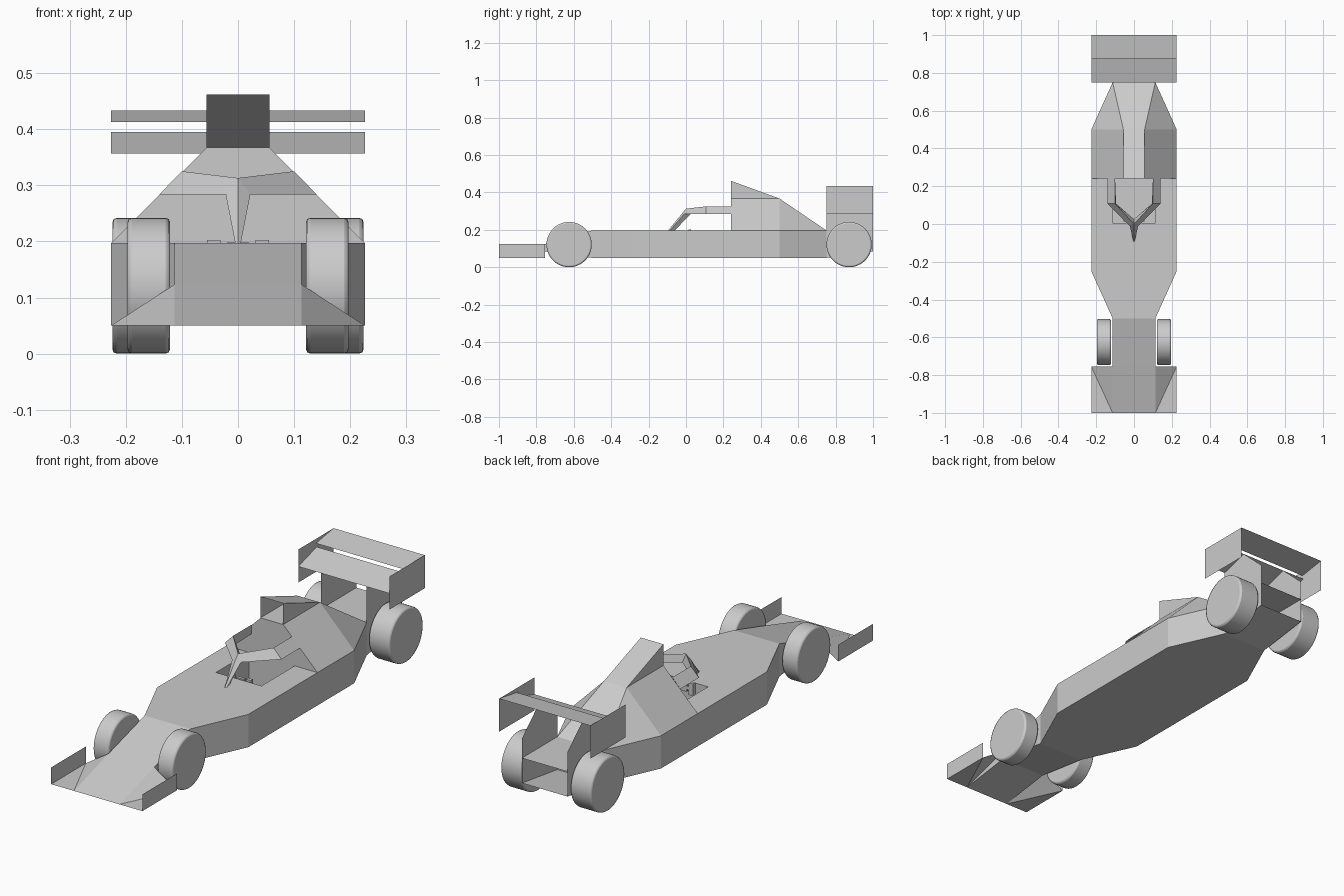
import bpy, bmesh
from math import pi

if "Cube" in bpy.data.objects:
    bpy.data.objects.remove(bpy.data.objects["Cube"])


def shell(name, polys, mirror=True):
    """Join polygons given by their corners into one mesh, mirrored over x = 0."""
    bm = bmesh.new()
    for poly in polys:
        bm.faces.new([bm.verts.new(p) for p in poly])
    if mirror:
        geom = bm.verts[:] + bm.edges[:] + bm.faces[:]
        bmesh.ops.mirror(bm, geom=geom, axis='X', merge_dist=0.0001)
    bmesh.ops.remove_doubles(bm, verts=bm.verts, dist=0.0001)
    bmesh.ops.recalc_face_normals(bm, faces=bm.faces)
    me = bpy.data.meshes.new(name)
    bm.to_mesh(me)
    bm.free()
    ob = bpy.data.objects.new(name, me)
    bpy.context.collection.objects.link(ob)
    return ob


def strips(a, b):
    """Quads between two paths of equal length."""
    return [[a[i], a[i + 1], b[i + 1], b[i]] for i in range(len(a) - 1)]


def box(name, loc, size):
    bpy.ops.mesh.primitive_cube_add(size=1, location=loc)
    ob = bpy.context.object
    ob.name = name
    ob.scale = size
    return ob


W, N = 0.226, 0.113          # half widths: full car and nose/tail
LOW, DECK = 0.05, 0.197      # floor and deck heights
CF, CB = 0.005, 0.24         # cockpit front and back

# Main hull: sides, floor, tail face and deck around the cockpit opening
plan = [(N, -0.5), (W, -0.25), (W, CB), (W, 0.5), (N, 0.75)]
low = [(x, y, LOW) for x, y in plan]
high = [(x, y, DECK) for x, y in plan]
hull = strips(low, high)
hull.append([(0, -0.5, LOW)] + low + [(0, 0.75, LOW)])
hull.append([(0, 0.75, LOW), low[-1], high[-1], (0, 0.75, DECK)])
hull.append([(0, -0.5, DECK)] + high[:3] + [(N, CB, DECK), (N, CF, DECK), (0, CF, DECK)])
shell("hull", hull)

# Cockpit tub
rim = [(0, CF), (N, CF), (N, CB), (0, CB)]
tub_top = [(x, y, DECK) for x, y in rim]
tub_low = [(x, y, 0.06) for x, y in rim]
shell("cockpit_tub", strips(tub_top, tub_low) + [tub_low])

# Nose wedge
tip, mid_low = (-1, LOW), (-0.755, 0.085)
top = [(-1, LOW), (-0.755, 0.1235), (-0.5, DECK)]
bottom = [tip, mid_low, (-0.5, LOW)]
at = lambda x, pts: [(x, y, z) for y, z in pts]
nose = strips(at(0, top), at(N, top)) + strips(at(0, bottom), at(N, bottom))
nose.append(at(N, top + bottom[:0:-1]))
shell("nose", nose)

# Front wing with upright end plates
shell("front_wing", [
    [(N, -1, LOW), (W, -1, LOW), (W, -0.755, LOW)],
    [(N, -1, LOW), (W, -0.755, LOW), (N, -0.755, 0.1235)],
])
shell("front_end_plates", [at(W, [(-1, LOW), (-0.755, LOW), (-0.755, 0.125), (-1, 0.125)])])

# Engine cover
S, SZ = 0.056, 0.367
shell("engine_cover", [
    [(0, CB, DECK), (W, CB, DECK), (S, CB, SZ), (0, CB, SZ)],
    [(W, CB, DECK), (W, 0.5, DECK), (S, 0.5, SZ), (S, CB, SZ)],
    [(W, 0.5, DECK), (N, 0.75, DECK), (S, 0.5, SZ)],
    [(0, 0.5, SZ), (S, 0.5, SZ), (N, 0.75, DECK), (0, 0.75, DECK)],
    [(0, CB, SZ), (S, CB, SZ), (S, 0.5, SZ), (0, 0.5, SZ)],
])

# Air intake, open at the front
shell("air_intake", [
    [(0, CB, 0.462), (S, CB, 0.462), (S, 0.5, SZ), (0, 0.5, SZ)],
    [(S, CB, SZ), (S, CB, 0.462), (S, 0.5, SZ)],
])

# Cockpit guard ring with a triangular section
outer = [(0.14, CB, 0.284), (0.14, 0.108, 0.284), (0.022, -0.01, 0.284)]
crest = [(0.1, CB, 0.325), (0.1, 0.108, 0.325), (0, 0.0, 0.313)]
inner = [(0.1, CB, 0.284), (0.095, 0.108, 0.284), (0, 0.025, 0.284)]
shell("guard_ring", strips(outer, crest) + strips(crest, inner) + strips(inner, outer))

# Guard pillar
pillar_top = [crest[-1], outer[-1], inner[-1]]
pillar_low = [(0, -0.095, DECK), (0.005, -0.085, DECK), (0, -0.06, DECK)]
shell("guard_pillar", strips(pillar_top, pillar_low))

# Steering wheel
box("steering_bar", (0, 0.02, 0.175), (0.1, 0.01, 0.015))
box("steering_hub", (0, 0.02, 0.178), (0.04, 0.012, 0.04))
for side in (-1, 1):
    box("steering_grip", (side * 0.043, 0.02, 0.175), (0.024, 0.015, 0.055))

# Rear wing elements and end plates
shell("rear_wing_main", [[(0, 0.75, 0.357), (W, 0.75, 0.357), (W, 0.88, 0.395), (0, 0.88, 0.395)]])
shell("rear_wing_flap", [[(0, 0.875, 0.413), (W, 0.875, 0.413), (W, 1, 0.433), (0, 1, 0.433)]])
shell("rear_end_plates", [at(W, [(0.75, 0.285), (1, 0.285), (1, 0.433), (0.75, 0.433)])])

# Rear supports, shelf and rising floor
shell("rear_supports", [at(N, [(0.75, LOW), (1, 0.085), (1, 0.285), (0.88, 0.395), (0.75, 0.357)])])
shell("rear_shelf", [[(0, 0.75, DECK), (N, 0.75, DECK), (N, 1, DECK), (0, 1, DECK)]])
shell("rear_floor", [[(0, 0.75, LOW), (N, 0.75, LOW), (N, 1, 0.085), (0, 1, 0.085)]])

# Wheels
for name, y, x0, x1 in (("front_wheel", -0.625, 0.121, 0.197), ("rear_wheel", 0.872, 0.121, 0.224)):
    for side in (-1, 1):
        bpy.ops.mesh.primitive_cylinder_add(
            vertices=48, radius=0.121, depth=x1 - x0,
            location=(side * (x0 + x1) / 2, y, 0.121), rotation=(0, pi / 2, 0))
        wheel = bpy.context.object
        wheel.name = name
        bevel = wheel.modifiers.new("rounded_shoulder", 'BEVEL')
        bevel.width = 0.008
        bevel.segments = 2
        bevel.limit_method = 'ANGLE'
        bpy.ops.object.shade_smooth_by_angle()
